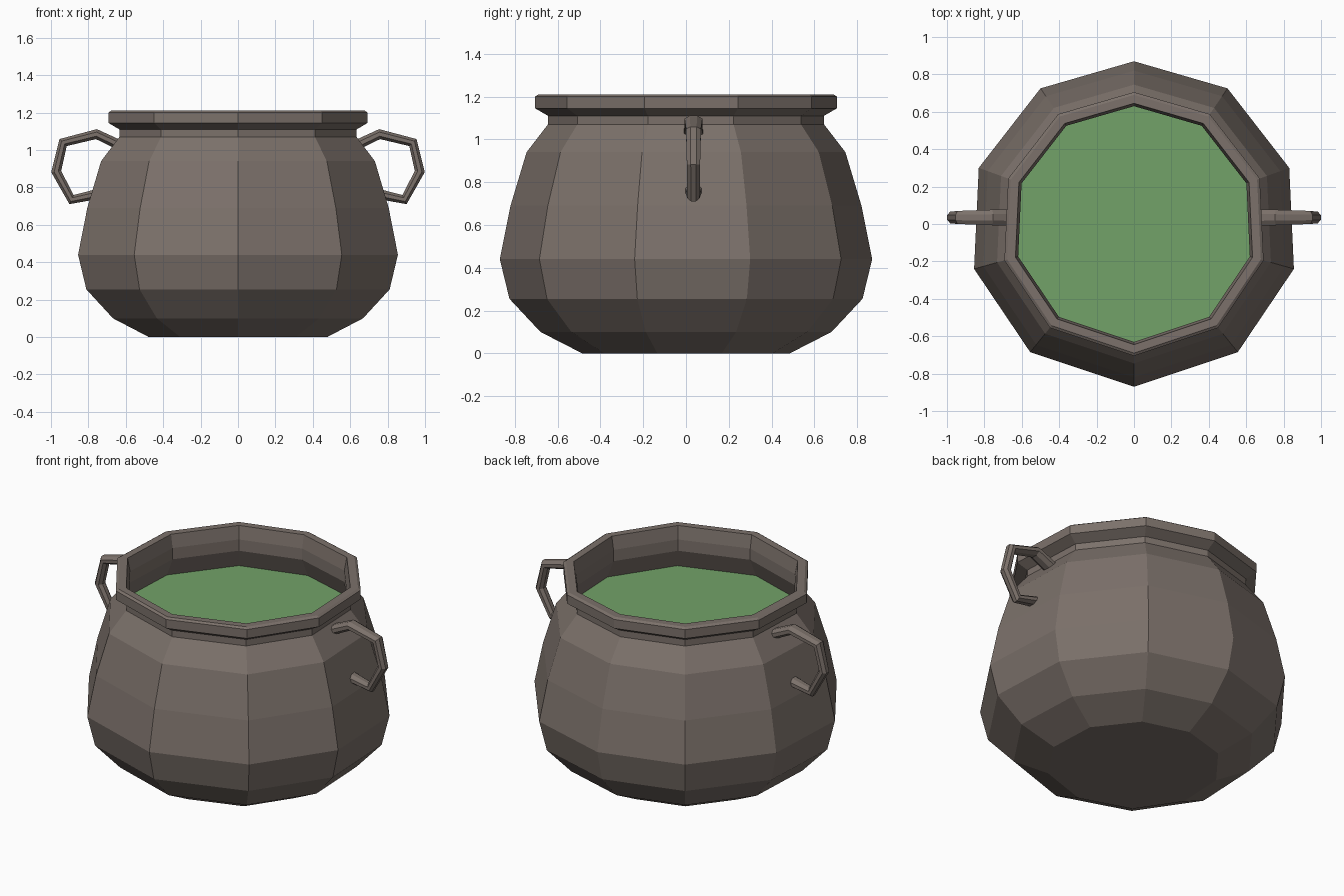
import bpy, bmesh, math
from mathutils import Vector

if "Cube" in bpy.data.objects:
    bpy.data.objects.remove(bpy.data.objects["Cube"])


def material(name, colour):
    m = bpy.data.materials.new(name)
    m.diffuse_color = (*colour, 1)
    m.use_nodes = True
    m.node_tree.nodes["Principled BSDF"].inputs["Base Color"].default_value = m.diffuse_color
    return m


iron = material("iron", (0.2, 0.165, 0.145))
green = material("green_liquid", (0.17, 0.36, 0.14))


def make_object(name, rings, mat, cap_start=True, cap_end=True):
    """Join a list of equal-sized vertex rings with flat quads."""
    bm = bmesh.new()
    loops = [[bm.verts.new(p) for p in ring] for ring in rings]
    n = len(loops[0])
    for a, b in zip(loops, loops[1:]):
        for i in range(n):
            j = (i + 1) % n
            bm.faces.new((a[i], a[j], b[j], b[i]))
    if cap_start:
        bm.faces.new(loops[0][::-1])
    if cap_end and len(loops) > 0:
        bm.faces.new(loops[-1])
    if len(loops) > 1:
        bmesh.ops.recalc_face_normals(bm, faces=bm.faces)
    mesh = bpy.data.meshes.new(name)
    bm.to_mesh(mesh)
    bm.free()
    mesh.materials.append(mat)
    ob = bpy.data.objects.new(name, mesh)
    bpy.context.collection.objects.link(ob)
    return ob


# Ten-sided, slightly uneven outline at the widest level (counter-clockwise)
R = 0.87
right = [(0.555, -0.685), (0.855, -0.24), (0.83, 0.30), (0.50, 0.725)]
outline = [(0, -R)] + right + [(0, R)] + [(-x, y) for x, y in reversed(right)]


def ring(r, z):
    return [(x * r / R, y * r / R, z) for x, y in outline]


# Pot: outer wall, rolled rim, then inner wall down past the liquid
profile = [(0.485, 0), (0.68, 0.10), (0.825, 0.255), (0.87, 0.44),
           (0.82, 0.69), (0.745, 0.94), (0.645, 1.07), (0.645, 1.11),
           (0.705, 1.145), (0.705, 1.20), (0.69, 1.21), (0.645, 1.21),
           (0.63, 1.13), (0.63, 1.06), (0.685, 0.94), (0.70, 0.90)]
make_object("pot", [ring(r, z) for r, z in profile], iron)

# Liquid surface
make_object("liquid", [ring(0.687, 0.942)], green, cap_start=False)

# Handles: eight-sided bar swept along a bent path (x, z, half width in y)
path = [(0.63, 1.025, 0.045), (0.757, 1.085, 0.043), (0.935, 1.04, 0.036),
        (0.972, 0.885, 0.032), (0.89, 0.735, 0.03), (0.75, 0.765, 0.04)]


def handle(name, side):
    pts = [Vector((x, z)) for x, z, w in path]
    rings = []
    for i, p in enumerate(pts):
        d0 = (p - pts[max(i - 1, 0)]).normalized()
        d1 = (pts[min(i + 1, len(pts) - 1)] - p).normalized()
        t = (d0 + d1).normalized()
        normal = Vector((-t.y, t.x))
        loop = []
        for k in range(8):
            a = math.radians(22.5 + 45 * k)
            q = p + normal * 0.029 * math.cos(a)
            loop.append((side * q.x, 0.035 + path[i][2] * 1.05 * math.sin(a), q.y))
        rings.append(loop)
    make_object(name, rings, iron)


handle("right_handle", 1)
handle("left_handle", -1)
